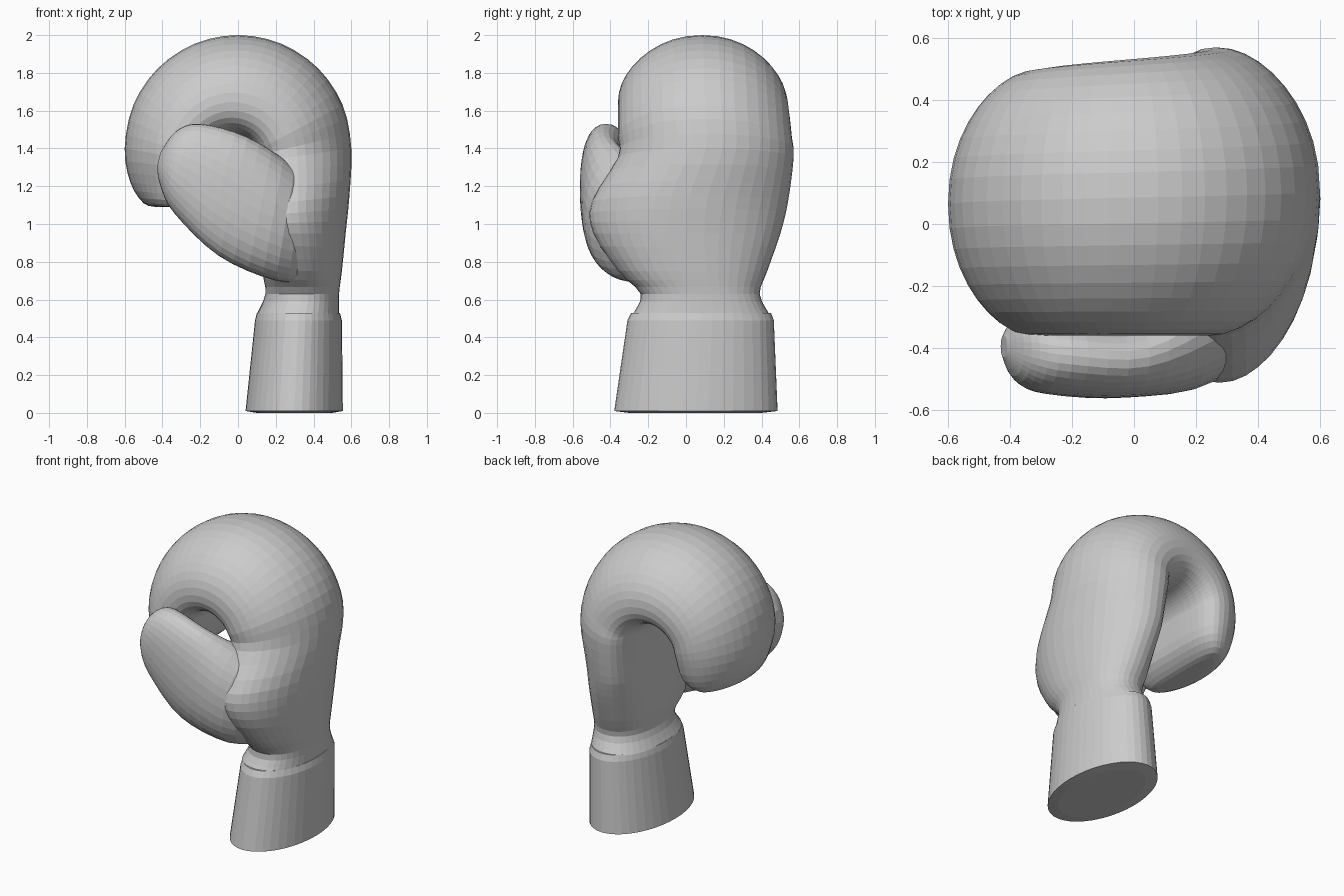
import bpy, bmesh
from math import cos, sin, pi, copysign
from mathutils import Vector

cube = bpy.data.objects.get("Cube")
if cube:
    bpy.data.objects.remove(cube)

grey = bpy.data.materials.new("light_grey")
grey.use_nodes = True
colour = (0.6, 0.6, 0.6, 1)
grey.diffuse_color = colour
grey.node_tree.nodes["Principled BSDF"].inputs["Base Color"].default_value = colour


def refine(rows, steps):
    """Catmull-Rom interpolation between section rows."""
    rows = [Vector(row) for row in rows]
    result = []
    for i in range(len(rows) - 1):
        before, start, end = rows[max(i - 1, 0)], rows[i], rows[i + 1]
        after = rows[min(i + 2, len(rows) - 1)]
        leave, arrive = (end - before) / 2, (after - start) / 2
        for step in range(steps):
            t = step / steps
            smooth = t * t * (3 - 2 * t)
            result.append(start.lerp(end, smooth)
                          + leave * (t * (1 - t) ** 2)
                          - arrive * (t * t * (1 - t)))
    return result + [rows[-1]]


def loft(name, rows, sides=32, power=2.0, steps=1, skew=0.0):
    """Each row: outer x, outer z, inner x, inner z, front y, back y.
    Skew slides the widest part of a section towards its inner edge."""
    bm = bmesh.new()
    rings = []
    for outer_x, outer_z, inner_x, inner_z, front, back in refine(rows, steps):
        outer = Vector((outer_x, (front + back) / 2, outer_z))
        inner = Vector((inner_x, (front + back) / 2, inner_z))
        lean = skew * min(1, max(0, 2 * (outer_z - 0.6)))
        ring = []
        for k in range(sides):
            angle = 2 * pi * k / sides
            u, v = (copysign(abs(f) ** (2 / power), f)
                    for f in (cos(angle), sin(angle)))
            u -= lean * v * v
            point = inner.lerp(outer, (1 + u) / 2)
            point.y += (back - front) / 2 * v
            ring.append(bm.verts.new(point))
        rings.append(ring)
    for low, high in zip(rings, rings[1:]):
        for k in range(sides):
            n = (k + 1) % sides
            bm.faces.new((low[k], low[n], high[n], high[k]))
    bm.faces.new(rings[0][::-1])
    bm.faces.new(rings[-1])
    bmesh.ops.recalc_face_normals(bm, faces=bm.faces[:])
    mesh = bpy.data.meshes.new(name)
    bm.to_mesh(mesh)
    bm.free()
    mesh.materials.append(grey)
    obj = bpy.data.objects.new(name, mesh)
    bpy.context.collection.objects.link(obj)
    return obj


def curl(turn):
    """Section of the curled fingers: large outer arc, small inner arc."""
    angle = pi * turn
    return (0.6 * cos(angle), 1.4 + 0.6 * sin(angle),
            0.145 * cos(angle) - 0.04, 1.33 + 0.145 * sin(angle),
            -0.36, 0.57 - 0.08 * turn)


# Cuff: tapered oval sleeve with a slightly domed base and rounded rim
loft("cuff", [
    (.5, 0, .1, 0, -.3, .4),
    (.555, .01, .04, .01, -.38, .485),
    (.55, .49, .09, .49, -.31, .465),
    (.54, .53, .1, .53, -.29, .45)], sides=40)

# Hand: wrist and palm, then the padded fingers curling over to a round tip
wrist_and_palm = [
    (.535, .525, .1, .525, -.28, .44),
    (.535, .63, .145, .63, -.24, .39),
    (.55, .75, .13, .75, -.36, .43),
    (.57, .95, .12, .95, -.49, .5),
    (.59, 1.15, .12, 1.1, -.5, .54)]
fingers = [curl(i / 8) for i in range(9)]
fingertip = [
    (-.57, 1.22, -.22, 1.18, -.31, .45),
    (-.5, 1.11, -.3, 1.1, -.25, .37),
    (-.43, 1.09, -.37, 1.09, -.1, .2)]
loft("hand_and_fingers", wrist_and_palm + fingers + fingertip,
     sides=40, power=2.2, steps=3, skew=0.35)

# Thumb: flattened lobe sweeping across the front of the fingers
loft("thumb", [
    (.5, 1.1, .4, .7, -.3, 0),
    (.3, 1.3, .2, .7, -.51, -.1),
    (.05, 1.46, -.1, .83, -.56, -.3),
    (-.2, 1.53, -.34, 1.06, -.55, -.3),
    (-.33, 1.49, -.41, 1.2, -.51, -.3),
    (-.41, 1.38, -.43, 1.3, -.43, -.36)], power=2.2, steps=4)
